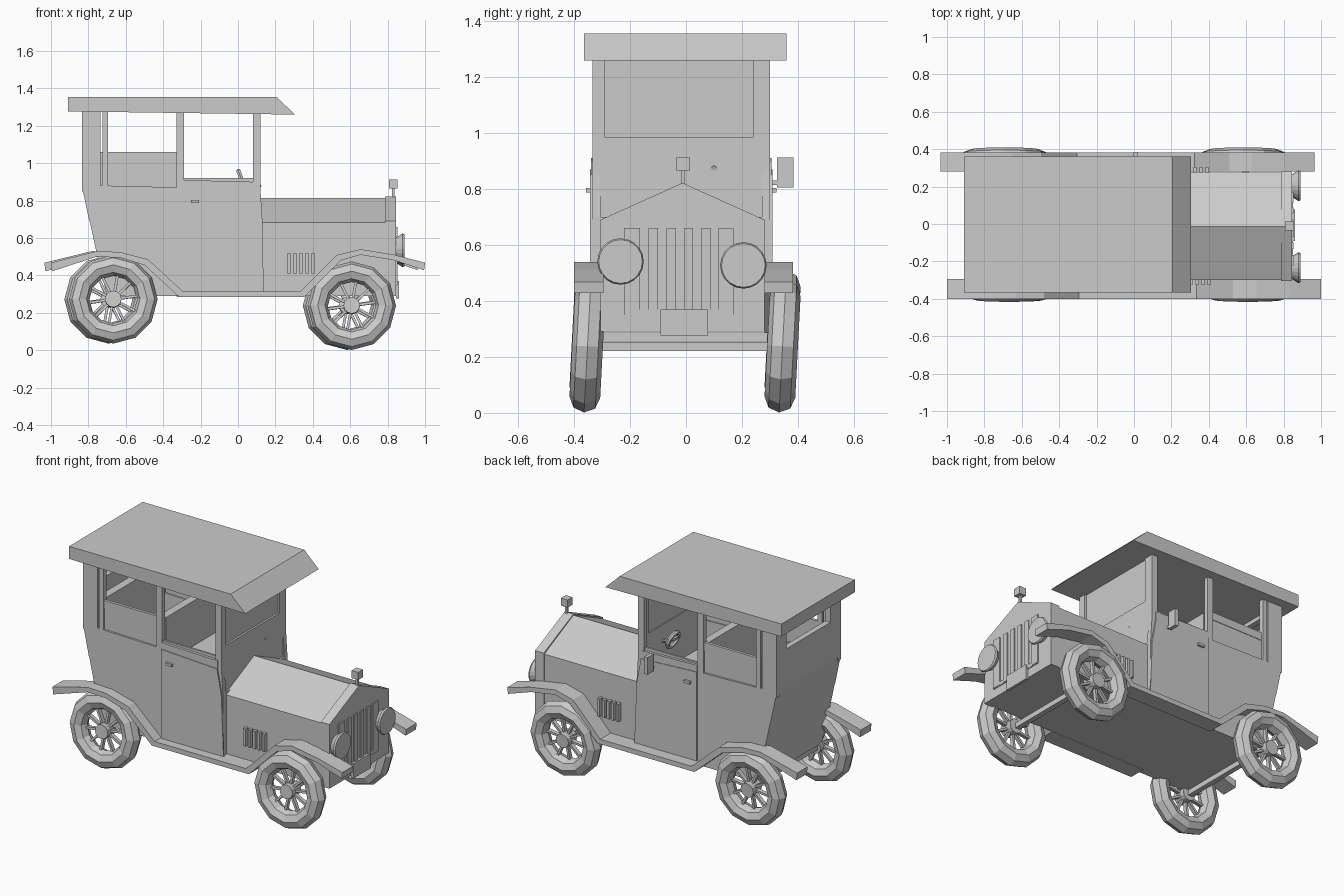
import bpy, bmesh, math
from mathutils import Matrix, Vector

if "Cube" in bpy.data.objects:
    bpy.data.objects.remove(bpy.data.objects["Cube"])

C = -0.017          # body centre line in y
HALF = 0.318        # half width of the cabin


def finish(name, bm, mat=None):
    bmesh.ops.recalc_face_normals(bm, faces=bm.faces)
    me = bpy.data.meshes.new(name)
    bm.to_mesh(me)
    bm.free()
    ob = bpy.data.objects.new(name, me)
    bpy.context.collection.objects.link(ob)
    if mat:
        ob.matrix_world = mat
    return ob


def box(name, x, y, z, mat=None):
    bm = bmesh.new()
    bmesh.ops.create_cube(bm, size=1)
    for v in bm.verts:
        v.co = Vector([(r[0] + r[1]) / 2 + c * (r[1] - r[0]) for r, c in zip((x, y, z), v.co)])
    return finish(name, bm, mat)


def prism(name, pts, a, b, axis='y'):
    """Extrude a profile: xz points along y, or yz points along x."""
    bm = bmesh.new()
    f = bm.faces.new([bm.verts.new((p[0], a, p[1]) if axis == 'y' else (a, p[0], p[1])) for p in pts])
    ext = bmesh.ops.extrude_face_region(bm, geom=[f])['geom']
    move = (0, b - a, 0) if axis == 'y' else (b - a, 0, 0)
    bmesh.ops.translate(bm, vec=move, verts=[g for g in ext if isinstance(g, bmesh.types.BMVert)])
    return finish(name, bm)


def cyl(name, r1, r2, depth, loc, axis, n):
    bm = bmesh.new()
    bmesh.ops.create_cone(bm, cap_ends=True, segments=n, radius1=r1, radius2=r2, depth=depth)
    rot = Vector((0, 0, 1)).rotation_difference(Vector(axis)).to_matrix().to_4x4()
    return finish(name, bm, Matrix.Translation(loc) @ rot)


def torus(name, R, r, n, m, mat):
    bm = bmesh.new()
    rings = []
    for i in range(n):
        a = 2 * math.pi * i / n
        rings.append([bm.verts.new(((R + r * math.cos(b)) * math.cos(a), r * math.sin(b),
                                    (R + r * math.cos(b)) * math.sin(a)))
                      for b in (2 * math.pi * j / m for j in range(m))])
    for i in range(n):
        for j in range(m):
            p, q, k = rings[i], rings[(i + 1) % n], (j + 1) % m
            bm.faces.new((p[j], p[k], q[k], q[j]))
    return finish(name, bm, mat)


# Roof with sloping visor
prism("roof", [(-0.91, 1.355), (0.205, 1.355), (0.305, 1.26), (-0.91, 1.277)], -0.365, 0.36)

# Lower cabin tub and floor
prism("cabin_tub", [(-0.70, 0.29), (0.13, 0.29), (0.13, 0.70), (-0.795, 0.70), (-0.745, 0.47)],
      C - HALF, C + HALF)

# Cabin sides: waist panels, pillars, panes, doors
for s, side in ((-1, "right"), (1, "left")):
    def span(inner, outer):
        return sorted((C + s * inner, C + s * outer))
    wall = span(HALF - 0.03, HALF)
    prism(side + "_waist", [(-0.795, 0.70), (0.13, 0.70), (0.12, 0.86), (-0.70, 0.88), (-0.835, 0.88)], *wall)
    for nm, x0, x1 in (("rear", -0.835, -0.735), ("rear_trim", -0.725, -0.695),
                       ("middle", -0.33, -0.29), ("front", 0.08, 0.12)):
        box(f"{side}_{nm}_pillar", (x0, x1), wall, (0.85, 1.278))
    pane = span(HALF - 0.024, HALF - 0.012)
    box(side + "_rear_pane", (-0.74, -0.31), pane, (0.80, 1.06))
    box(side + "_rear_pane_band", (-0.74, -0.31), span(HALF - 0.027, HALF - 0.009), (1.01, 1.06))
    box(side + "_door_pane", (-0.31, 0.09), pane, (0.80, 0.92))
    prism(side + "_door", [(-0.29, 0.315), (0.14, 0.315), (0.125, 0.69), (0.095, 0.85), (-0.29, 0.87)],
          *span(HALF, HALF + 0.008))
    prism(side + "_door_sill", [(-0.29, 0.865), (0.095, 0.85), (0.095, 0.90), (-0.29, 0.91)],
          *span(HALF - 0.02, HALF + 0.004))
    box(side + "_door_handle", (-0.25, -0.208), span(HALF, HALF + 0.022), (0.787, 0.803))

# Rear wall with window opening
prism("rear_wall_low", [(-0.835, 0.88), (-0.795, 0.69), (-0.76, 0.69), (-0.80, 0.88)], C - HALF, C + HALF)
wy = (C - HALF, C + HALF)
box("rear_wall", (-0.835, -0.80), wy, (0.88, 1.12))
box("rear_wall_header", (-0.835, -0.80), wy, (1.25, 1.278))
box("rear_wall_right", (-0.835, -0.80), (wy[0], -0.23), (1.12, 1.25))
box("rear_wall_left", (-0.835, -0.80), (0.20, wy[1]), (1.12, 1.25))

# Windscreen and dashboard
box("windscreen_base", (0.09, 0.12), wy, (0.69, 0.985))
box("windscreen_pane", (0.095, 0.108), wy, (0.985, 1.27))
for y0, y1 in ((wy[0], -0.29), (0.24, wy[1])):
    box("windscreen_post", (0.09, 0.12), (y0, y1), (0.985, 1.27))

# Seats
for nm, x in (("front", -0.34), ("rear", -0.77)):
    box(nm + "_seat_back", (x, x + 0.05), (C - 0.28, C + 0.28), (0.70, 1.05))
    box(nm + "_seat_cushion", (x + 0.05, x + 0.25), (C - 0.28, C + 0.28), (0.70, 0.77))

# Steering wheel and column
tilt = Matrix.Translation((0.02, 0.10, 0.91)) @ Matrix.Rotation(math.radians(-20), 4, 'Y') @ Matrix.Rotation(math.pi / 2, 4, 'Z')
torus("steering_wheel", 0.05, 0.013, 12, 6, tilt)
box("steering_spoke", (-0.05, 0.05), (-0.006, 0.006), (-0.008, 0.008), tilt)
cyl("steering_column", 0.01, 0.01, 0.12, (0.065, 0.10, 0.893), (1, 0, -0.36), 8)

# Bonnet and radiator shell


def hood(w, top, bottom, edge):
    y = -0.0125
    return [(y - w, bottom), (y + w, bottom), (y + w, edge), (y, top), (y - w, edge)]


prism("bonnet", hood(0.288, 0.815, 0.29, 0.682), 0.12, 0.79, 'x')
prism("radiator_shell", hood(0.293, 0.822, 0.29, 0.69), 0.785, 0.845, 'x')
for y0, y1 in ((-0.222, -0.165), (-0.134, -0.10), (-0.07, -0.036),
               (-0.007, 0.025), (0.055, 0.088), (0.116, 0.17)):
    box("grille_bar", (0.84, 0.852), (y0, y1), (0.35, 0.66))
box("grille_base", (0.84, 0.85), (-0.222, 0.17), (0.345, 0.37))
box("number_plate", (0.845, 0.862), (-0.092, 0.078), (0.277, 0.37))

# Headlamps
for nm, y, z in (("right", -0.234, 0.541), ("left", 0.205, 0.527)):
    cyl(nm + "_headlamp", 0.06, 0.083, 0.035, (0.862, y, z), (1, 0, 0), 20)
    cyl(nm + "_headlamp_glass", 0.083, 0.078, 0.01, (0.884, y, z), (1, 0, 0), 20)

# Radiator cap
box("cap_stem", (0.823, 0.837), (-0.017, -0.003), (0.81, 0.87))
box("radiator_cap", (0.807, 0.853), (-0.034, 0.014), (0.866, 0.913))

# Wing mirror
box("mirror_stem", (0.003, 0.017), (0.29, 0.335), (0.815, 0.83))
box("mirror", (-0.003, 0.02), (0.325, 0.385), (0.805, 0.912))

# Wings with running boards, louvres, wheels
line = [(-1.0, 0.468), (-0.755, 0.53), (-0.63, 0.525), (-0.48, 0.485), (-0.295, 0.315), (0.335, 0.315),
        (0.53, 0.51), (0.655, 0.54), (0.83, 0.512), (1.0, 0.468)]
for side, dx, y0, y1, wy_, ly in (("right", 0, -0.40, -0.295, -0.352, (-0.327, -0.295)),
                                  ("left", -0.035, 0.28, 0.383, 0.345, (0.27, 0.305))):
    pts = [(x + dx * abs(x), z) for x, z in line]
    low = [(x + (0.02 if -0.6 < x < -0.2 else 0) * -1 + (0.02 if 0.2 < x < 0.6 else 0), z - 0.03) for x, z in pts]
    low[0], low[-1] = (pts[0][0] + 0.005, 0.422), (pts[-1][0] - 0.005, 0.428)
    prism(side + "_wing", pts + low[::-1], y0, y1)
    for i in range(5):
        x = 0.265 + i * 0.032 + dx * 0.3
        box(side + "_louvre", (x, x + 0.016), ly, (0.41, 0.52))
    for nm, wx, wz in (("rear", -0.667, 0.272), ("front", 0.608, 0.238)):
        base = Matrix.Translation((wx + dx * 0.7, wy_, wz)) @ Matrix.Rotation(math.radians(-3), 4, 'X')
        torus(f"{side}_{nm}_tyre", 0.182, 0.055, 12, 8, base)
        hub = cyl(f"{side}_{nm}_hub", 0.044, 0.044, 0.085, (0, 0, 0), (0, 1, 0), 12)
        hub.matrix_world = base @ hub.matrix_world
        for k in range(10):
            box(f"{side}_{nm}_spoke", (-0.007, 0.007), (-0.012, 0.012), (0.03, 0.14),
                base @ Matrix.Rotation(math.radians(36 * k + 10), 4, 'Y'))

# Axles
for nm, x, z in (("rear", -0.675, 0.272), ("front", 0.597, 0.238)):
    box(nm + "_axle", (x - 0.016, x + 0.016), (-0.34, 0.335), (z - 0.016, z + 0.016))
